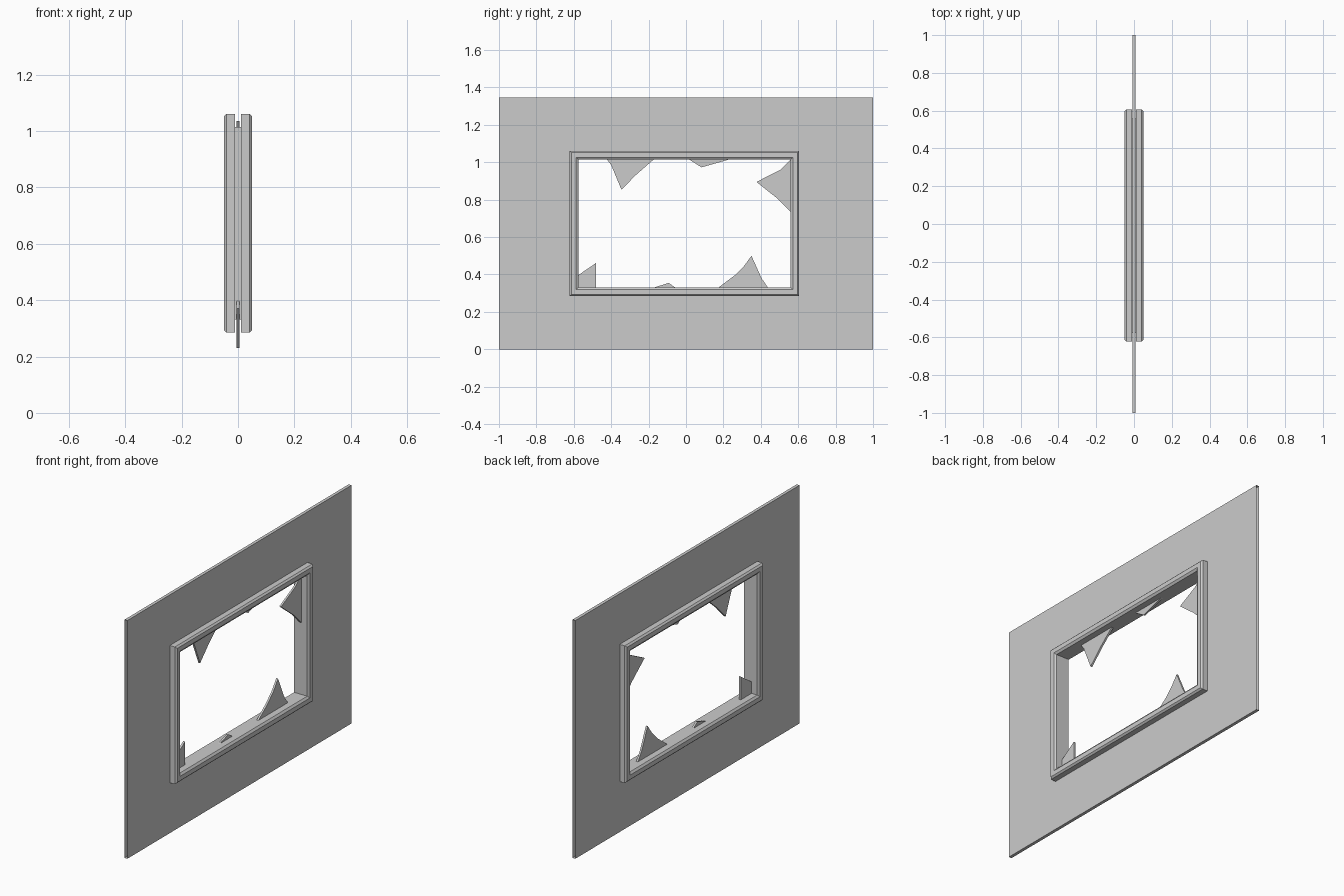
import bpy, bmesh

if "Cube" in bpy.data.objects:
    bpy.data.objects.remove(bpy.data.objects["Cube"])

WALL_X = 0.009                                    # half thickness of the wall
OUTER = (-0.622, 0.605, 0.285, 1.06)              # frame outside: y0, y1, z0, z1


def rect(y0, y1, z0, z1):
    return [(y0, z0), (y1, z0), (y1, z1), (y0, z1)]


def inset(r, d):
    return (r[0] + d, r[1] - d, r[2] + d, r[3] - d)


def finish(name, bm):
    bm.normal_update()
    me = bpy.data.meshes.new(name)
    bm.to_mesh(me)
    bm.free()
    ob = bpy.data.objects.new(name, me)
    bpy.context.collection.objects.link(ob)
    return ob


def loop(bm, x, r):
    return [bm.verts.new((x, y, z)) for y, z in rect(*r)]


def bridge(bm, a, b, sides=range(4)):
    for i in sides:
        j = (i + 1) % 4
        bm.faces.new((a[i], a[j], b[j], b[i]))


# Wall panel: two skins with a window hole, closed top and bottom, open ends
bm = bmesh.new()
wall = (-1, 1, 0, 1.345)
hole = inset(OUTER, 0.03)
back_in, back_out = loop(bm, -WALL_X, hole), loop(bm, -WALL_X, wall)
front_out, front_in = loop(bm, WALL_X, wall), loop(bm, WALL_X, hole)
bridge(bm, back_in, back_out)
bridge(bm, back_out, front_out, (0, 2))
bridge(bm, front_out, front_in)
bmesh.ops.recalc_face_normals(bm, faces=bm.faces)
finish("wall_panel", bm)

# Window frame: bevelled channel profile (x, inset) swept round the opening
half = [(WALL_X + 0.001, 0), (0.041, 0), (0.05, 0.009), (0.05, 0.034), (0.041, 0.046)]
profile = [(-x, d) for x, d in half] + [(x, d) for x, d in reversed(half)]
bm = bmesh.new()
loops = [loop(bm, x, inset(OUTER, d)) for x, d in profile]
for a, b in zip(loops, loops[1:]):
    bridge(bm, b, a)
bm.normal_update()
# the lining must face the opening
lining = min(bm.faces, key=lambda f: abs(f.calc_center_median().z - OUTER[2] - 0.046)
             + abs(f.calc_center_median().x))
if lining.normal.z < 0:
    bmesh.ops.reverse_faces(bm, faces=bm.faces)
finish("window_frame", bm)

# Broken glass shards: flat outlines (y, z) with a small thickness
shards = {
    "top_left": [(-0.437, 1.035), (-0.40, 0.985), (-0.345, 0.853), (-0.27, 0.93), (-0.15, 1.035)],
    "top_middle": [(-0.015, 1.035), (0.083, 0.973), (0.30, 1.035)],
    "right": [(0.57, 1.025), (0.505, 0.96), (0.377, 0.895), (0.49, 0.805), (0.57, 0.725)],
    "bottom_right": [(0.14, 0.305), (0.26, 0.395), (0.31, 0.445), (0.35, 0.50),
                     (0.404, 0.38), (0.455, 0.305)],
    "bottom_middle": [(-0.25, 0.305), (-0.093, 0.355), (-0.02, 0.305)],
    "left": [(-0.615, 0.37), (-0.48, 0.462), (-0.48, 0.23)],
}
for name, pts in shards.items():
    bm = bmesh.new()
    face = bm.faces.new([bm.verts.new((-0.006, y, z)) for y, z in pts])
    ext = bmesh.ops.extrude_face_region(bm, geom=[face], use_keep_orig=True)
    verts = [g for g in ext["geom"] if isinstance(g, bmesh.types.BMVert)]
    bmesh.ops.translate(bm, verts=verts, vec=(0.011, 0, 0))
    bmesh.ops.recalc_face_normals(bm, faces=bm.faces)
    finish("glass_shard_" + name, bm)
